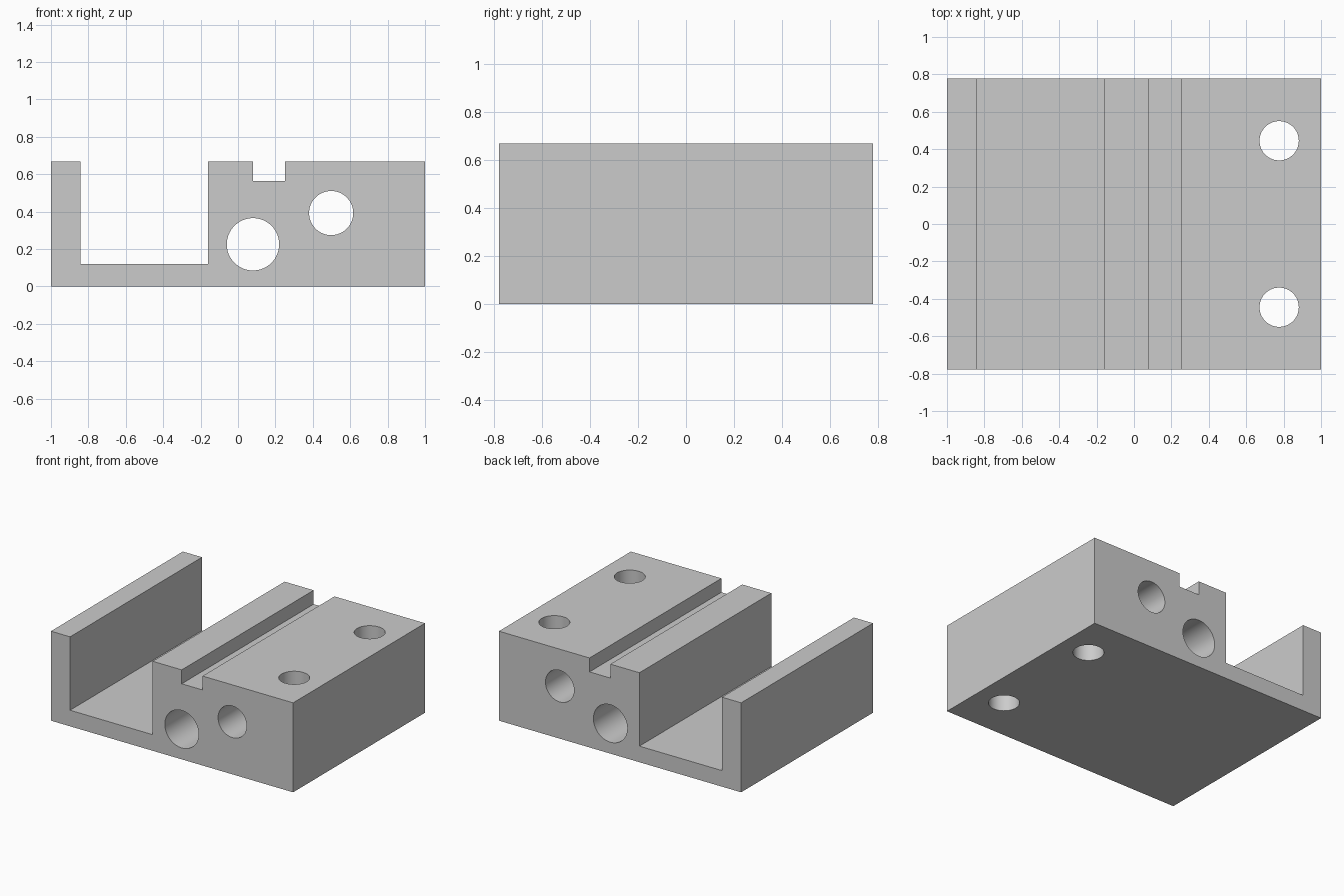
import bpy, bmesh, math

cube = bpy.data.objects.get("Cube")
if cube:
    bpy.data.objects.remove(cube, do_unlink=True)

DEPTH = 1.556   # length along y
HEIGHT = 0.668

grey = bpy.data.materials.new("plain grey")
grey.use_nodes = True
colour = (0.6, 0.6, 0.6, 1)
grey.diffuse_color = colour
grey.node_tree.nodes["Principled BSDF"].inputs["Base Color"].default_value = colour


def extruded_block(name, profile):
    """Extrude an x-z outline along y."""
    mesh = bpy.data.meshes.new(name)
    bm = bmesh.new()
    face = bm.faces.new([bm.verts.new((x, -DEPTH / 2, z)) for x, z in profile])
    grown = bmesh.ops.extrude_face_region(bm, geom=[face])["geom"]
    moved = [v for v in grown if isinstance(v, bmesh.types.BMVert)]
    bmesh.ops.translate(bm, vec=(0, DEPTH, 0), verts=moved)
    bmesh.ops.recalc_face_normals(bm, faces=bm.faces)
    bm.to_mesh(mesh)
    bm.free()
    mesh.materials.append(grey)
    ob = bpy.data.objects.new(name, mesh)
    bpy.context.collection.objects.link(ob)
    return ob


def drill(target, name, radius, location, along_y=False):
    """Bore a round through hole."""
    bpy.ops.mesh.primitive_cylinder_add(
        vertices=64, radius=radius, depth=3, location=location,
        rotation=(math.pi / 2 if along_y else 0, 0, 0))
    cutter = bpy.context.object
    cutter.name = name
    cutter.data.materials.append(grey)
    mod = target.modifiers.new(name, 'BOOLEAN')
    mod.operation = 'DIFFERENCE'
    mod.solver = 'EXACT'
    mod.object = cutter
    bpy.context.view_layer.objects.active = target
    bpy.ops.object.modifier_apply(modifier=mod.name)
    bpy.data.objects.remove(cutter, do_unlink=True)


# Body with the wide channel and the narrow top groove
body = extruded_block("slotted_block", [
    (-1, 0), (1, 0), (1, HEIGHT),
    (0.252, HEIGHT), (0.252, 0.564), (0.08, 0.564), (0.08, HEIGHT),
    (-0.16, HEIGHT), (-0.16, 0.12), (-0.842, 0.12), (-0.842, HEIGHT),
    (-1, HEIGHT)])

# Long bores from front to back
drill(body, "large_bore", 0.14, (0.08, 0, 0.225), along_y=True)
drill(body, "small_bore", 0.118, (0.498, 0, 0.392), along_y=True)

# Mounting holes through the top
for side in (-1, 1):
    drill(body, "mounting_hole", 0.105, (0.776, side * 0.445, 0.3))

# Smooth hole walls, sharp edges
bpy.ops.object.select_all(action='DESELECT')
body.select_set(True)
bpy.context.view_layer.objects.active = body
bpy.ops.object.shade_smooth_by_angle(angle=math.radians(30))
